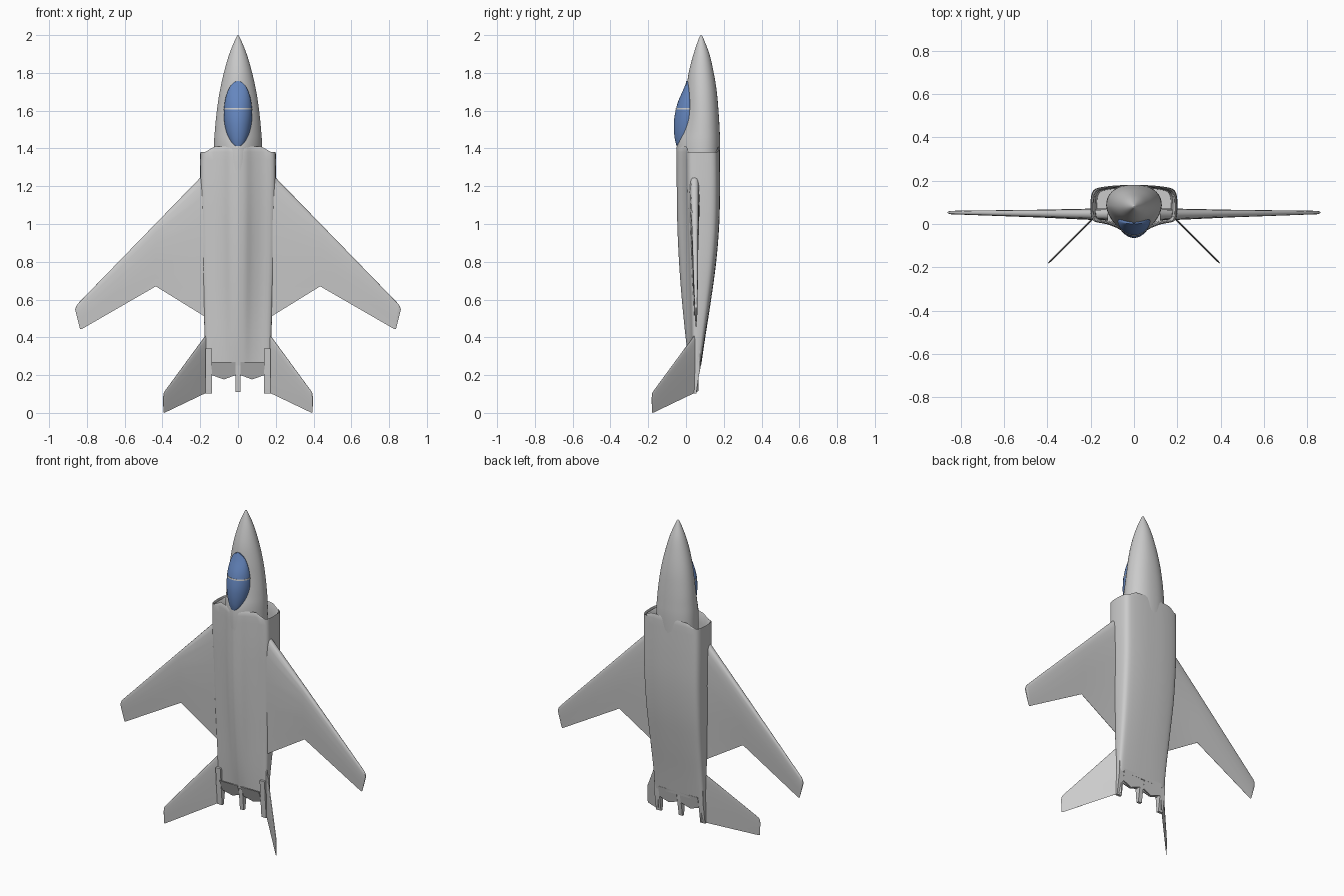
import bpy, bmesh, math
from mathutils import Vector

if "Cube" in bpy.data.objects:
    bpy.data.objects.remove(bpy.data.objects["Cube"])


def spline(pts, n):
    """Catmull-Rom samples through tuples, n steps per segment."""
    out = []
    for i in range(len(pts) - 1):
        p0, p1, p2 = pts[max(i - 1, 0)], pts[i], pts[i + 1]
        p3 = pts[min(i + 2, len(pts) - 1)]
        for k in range(n):
            t = k / n
            out.append(tuple(b + 0.5 * t * (c - a + t * (2 * a - 5 * b + 4 * c - d + t * (3 * (b - c) + d - a)))
                             for a, b, c, d in zip(p0, p1, p2, p3)))
    return out + [pts[-1]]


def loft(name, rings, mirror=False, color=None, angle=35):
    bm = bmesh.new()
    vr = [[bm.verts.new(p) for p in r] for r in rings]
    n = len(rings[0])
    for a, b in zip(vr, vr[1:]):
        for i in range(n):
            bm.faces.new((a[i], a[(i + 1) % n], b[(i + 1) % n], b[i]))
    bm.faces.new(vr[0])
    bm.faces.new(vr[-1])
    bmesh.ops.recalc_face_normals(bm, faces=bm.faces)
    me = bpy.data.meshes.new(name)
    bm.to_mesh(me)
    bm.free()
    ob = bpy.data.objects.new(name, me)
    bpy.context.collection.objects.link(ob)
    bpy.ops.object.select_all(action='DESELECT')
    ob.select_set(True)
    bpy.context.view_layer.objects.active = ob
    bpy.ops.object.shade_smooth_by_angle(angle=math.radians(angle))
    if mirror:
        ob.modifiers.new("Mirror", 'MIRROR').use_clip = False
    if color:
        mat = bpy.data.materials.new(name)
        mat.diffuse_color = color
        mat.use_nodes = True
        mat.node_tree.nodes["Principled BSDF"].inputs["Base Color"].default_value = mat.diffuse_color
        me.materials.append(mat)
    return ob


def oval(z, hw, top, mid, bot, n_top=2.0, n_bot=2.0, count=48):
    """Cross-section with separate upper (-y) and lower curves."""
    ring = []
    for i in range(count):
        a = 2 * math.pi * i / count
        c, s = math.cos(a), math.sin(a)
        n = n_bot if s > 0 else n_top
        h = (bot - mid) if s > 0 else (mid - top)
        x = math.copysign(abs(c) ** (2 / n), c) * hw
        ring.append((x, mid + math.copysign(abs(s) ** (2 / n), s) * h, z))
    return ring


# Nose and forward fuselage: z, half width, top, middle, belly
nose = [(2.0, .001, .079, .08, .081), (1.985, .011, .069, .08, .091), (1.9, .046, .04, .081, .124),
        (1.8, .075, .014, .082, .147), (1.7, .097, .001, .084, .163), (1.6, .112, -.010, .085, .172),
        (1.5, .122, -.030, .085, .178), (1.4, .128, -.050, .085, .181), (1.2, .128, -.046, .085, .176)]
rings = []
for z, hw, top, mid, bot in spline(nose, 5):
    k = min(max((1.95 - z) / .4, 0), 1)
    rings.append(oval(z, hw, top, mid, bot, 2 - .35 * k, 2 + .3 * k))
loft("forward_fuselage", rings)

# Main body with hollow side intakes: outline as (x, upper part, lower part)
outline = spline([(0, 1, 0), (.2, .86, 0), (.4, .5, 0), (.65, .2, 0), (.93, .0, 0), (1, 0, .2),
                  (1, 0, .6), (.95, 0, .83), (.8, 0, .93), (.4, 0, .99), (0, 0, 1)], 3)


def body_ring(z, hw, top, bot, chine, scale=1.0, rake=False):
    half = [(x * hw, chine + u * (top - chine) + l * (bot - chine)) for x, u, l in outline]
    full = half + [(-x, y) for x, y in half[-2:0:-1]]
    ring = []
    for x, y in full:
        zz = z - .57 * max(0, abs(x) - .13) if rake else z
        ring.append((x * scale, .09 + (y - .09) * scale, zz))
    return ring


body = [(1.41, .198, -.049, .178, .012), (1.2, .2, -.049, .18, .014), (1.0, .197, -.046, .176, .02),
        (.8, .192, -.037, .16, .026), (.6, .183, -.022, .133, .031), (.4, .175, -.002, .102, .035),
        (.25, .171, .018, .08, .04)]
front = body[0][1:]
rings = [body_ring(1.12, *front, scale=.86), body_ring(1.34, *front, scale=.9, rake=True),
         body_ring(1.405, *front, scale=.935, rake=True), body_ring(1.41, *front, scale=.96, rake=True),
         body_ring(1.40, *front, scale=.99, rake=True)]
rings += [body_ring(*s) for s in spline(body, 5)[1:]]
loft("main_body", rings, angle=50)

# Canopy and its frame bow
BLUE = (.13, .24, .52, 1)
ridge = [(1.757, .004, .0), (1.71, -.015, .008), (1.65, -.041, .013), (1.6, -.055, .014),
         (1.55, -.063, .012), (1.5, -.064, .004), (1.45, -.059, -.015), (1.412, -.05, -.045)]


def canopy_ring(z, top, edge, grow=0):
    w = .075 * math.sqrt(max(1 - ((z - 1.584) / .1735) ** 2, .0005))
    return oval(z, w + grow, top - grow, edge, edge + .02, 1.9, 2)


loft("canopy", [canopy_ring(*s) for s in spline(ridge, 6)], color=BLUE)
loft("canopy_frame", [canopy_ring(z, t, .014, .0012) for z, t in ((1.614, -.0522), (1.606, -.0540))])

# Wings and tail fins: sections run leading edge -> trailing edge
AIRFOIL = [(0, 0), (.006, .45), (.02, .7), (.06, .9), (.15, 1), (.35, .95), (.6, .65), (.85, .25), (1, .04)]


def surface(name, sections, normal):
    n = Vector(normal).normalized()
    rings = []
    for le, te, thick in sections:
        le, te = Vector(le), Vector(te)
        up = [le.lerp(te, u) + n * h * thick / 2 for u, h in AIRFOIL]
        down = [le.lerp(te, u) - n * h * thick / 2 for u, h in AIRFOIL[:0:-1]]
        rings.append(up + down)
    loft(name, rings, mirror=True)


surface("wings", [((.12, .045, 1.327), (.12, .045, .475), .056),
                  ((.2, .045, 1.245), (.2, .045, .525), .052),
                  ((.435, .048, 1.003), (.435, .048, .67), .036),
                  ((.848, .053, .578), (.825, .053, .445), .016),
                  ((.858, .053, .563), (.834, .053, .443), .012),
                  ((.862, .053, .545), (.838, .053, .45), .006)], (0, 1, 0))
surface("tail_fins", [((.15, .065, .44), (.15, .065, .115), .009),
                      ((.386, -.171, .117), (.386, -.171, .002), .007),
                      ((.393, -.178, .105), (.391, -.176, 0), .006),
                      ((.396, -.181, .08), (.394, -.179, .003), .004)], (1, 1, 0))


# Tail booms either side of and between the nozzles
def boom(name, x0, x1, z_end, mirror):
    rings = [[(x0, a, z), (x1, a, z), (x1, b, z), (x0, b, z)]
             for z, a, b in ((.34, .02, .075), (.24, .026, .075), (z_end, .038, .054))]
    loft(name, rings, mirror)


boom("side_booms", .138, .172, .102, True)
boom("centre_boom", -.013, .013, .11, False)

# Nozzle plates with pointed ends
chevron = [(.012, .27), (.139, .27), (.139, .2), (.075, .177), (.012, .2)]
for name, y0, slope, thick in (("upper_nozzle_plates", .018, .42, .007), ("lower_nozzle_plates", .079, -.2, -.007)):
    loft(name, [[(x, y0 + slope * (.25 - z) + d, z) for x, z in chevron] for d in (0, thick)], mirror=True)
